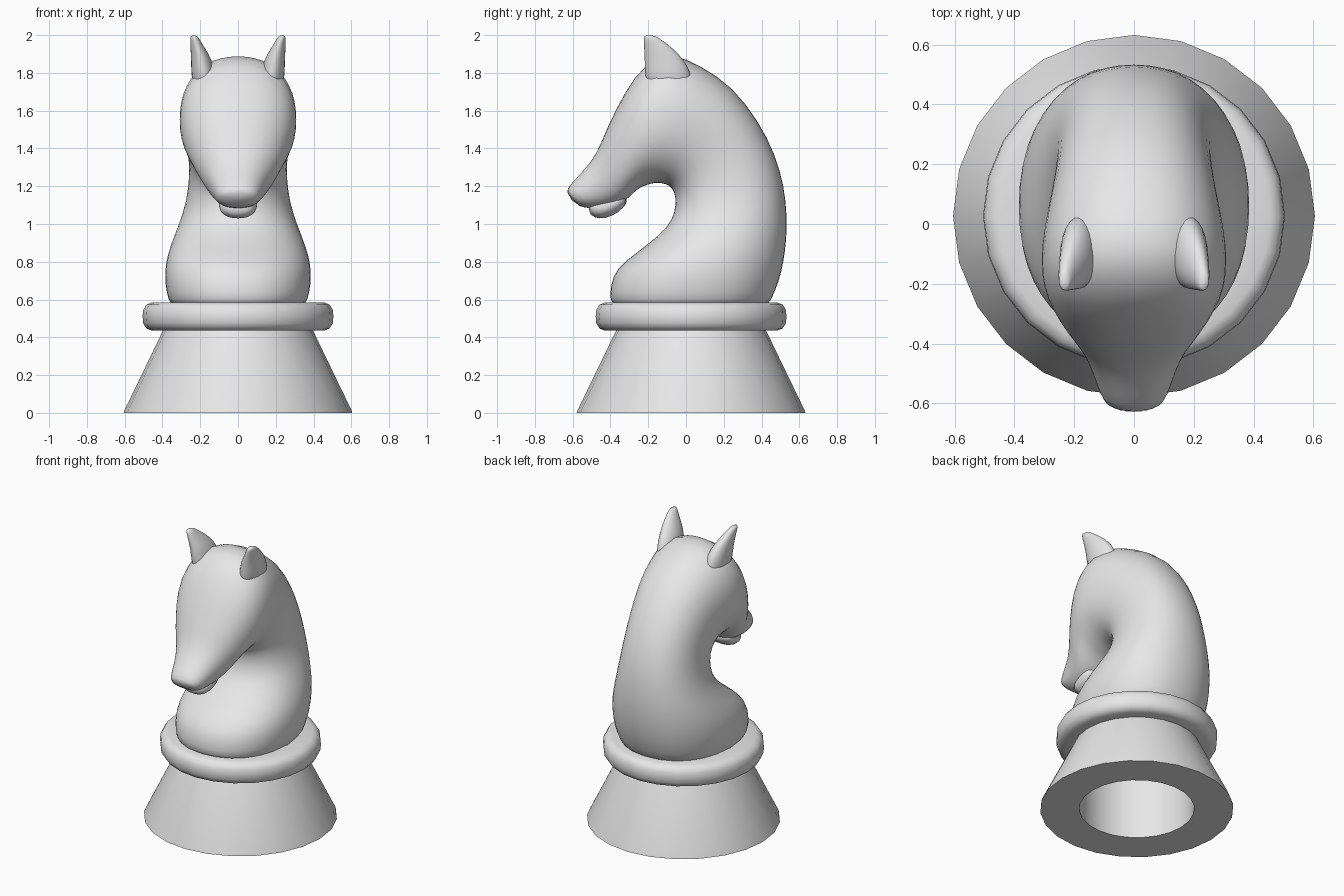
import bpy, bmesh, math
from math import cos, sin, pi

if "Cube" in bpy.data.objects:
    bpy.data.objects.remove(bpy.data.objects["Cube"])

grey = bpy.data.materials.new("light grey")
grey.use_nodes = True
grey.diffuse_color = (0.8, 0.8, 0.8, 1)
grey.node_tree.nodes["Principled BSDF"].inputs["Base Color"].default_value = (0.8, 0.8, 0.8, 1)

SEGS = 24
BASE_Y = 0.027


def loft(name, rings, closed=False, subsurf=0):
    """Skin a row of point rings; closed joins last to first, otherwise ends are capped."""
    bm = bmesh.new()
    rows = [[bm.verts.new(p) for p in ring] for ring in rings]
    n = len(rows[0])
    pairs = list(zip(rows, rows[1:]))
    if closed:
        pairs.append((rows[-1], rows[0]))
    else:
        bm.faces.new(rows[0])
        bm.faces.new(rows[-1])
    for a, b in pairs:
        for i in range(n):
            j = (i + 1) % n
            bm.faces.new((a[i], a[j], b[j], b[i]))
    bmesh.ops.recalc_face_normals(bm, faces=bm.faces)
    mesh = bpy.data.meshes.new(name)
    bm.to_mesh(mesh)
    bm.free()
    mesh.materials.append(grey)
    obj = bpy.data.objects.new(name, mesh)
    bpy.context.collection.objects.link(obj)
    if subsurf:
        mod = obj.modifiers.new("Smooth", "SUBSURF")
        mod.levels = mod.render_levels = subsurf
    bpy.ops.object.select_all(action="DESELECT")
    obj.select_set(True)
    bpy.context.view_layer.objects.active = obj
    if subsurf:
        bpy.ops.object.shade_smooth()
    else:
        bpy.ops.object.shade_smooth_by_angle(angle=math.radians(40))
    return obj


def angles(n=SEGS):
    return [2 * pi * i / n for i in range(n)]


def circle(r, z):
    return [(r * sin(a), BASE_Y + r * cos(a), z) for a in angles()]


def power(v, e):
    return math.copysign(abs(v) ** e, v)


def section(back, front, width, e=0.9):
    """Rounded cross-section spanning two points of the side outline."""
    my, mz = (back[0] + front[0]) / 2, (back[1] + front[1]) / 2
    dy, dz = (back[0] - front[0]) / 2, (back[1] - front[1]) / 2
    return [(width * power(sin(a), e), my + dy * power(cos(a), e), mz + dz * power(cos(a), e))
            for a in angles()]


# Hollow flared foot
loft("base_cone", [circle(r, z) for r, z in
                   [(0.36, 0), (0.605, 0), (0.602, 0.012), (0.395, 0.44), (0.36, 0.44)]], closed=True)

# Rounded collar
loft("collar_ring", [circle(r, z) for r, z in
                     [(0.36, 0.435), (0.455, 0.435), (0.485, 0.447), (0.502, 0.475), (0.505, 0.51),
                      (0.502, 0.545), (0.485, 0.573), (0.455, 0.585), (0.36, 0.585)]], closed=True)

# Chest, neck and head: back/top point, front/under point, half width
body = [
    ((0.43, 0.54), (-0.39, 0.54), 0.35),
    ((0.455, 0.60), (-0.405, 0.60), 0.372),
    ((0.495, 0.69), (-0.405, 0.67), 0.39),
    ((0.522, 0.80), (-0.375, 0.765), 0.39),
    ((0.537, 0.93), (-0.275, 0.84), 0.362),
    ((0.537, 1.05), (-0.143, 0.94), 0.315),
    ((0.523, 1.20), (-0.075, 1.015), 0.277),
    ((0.475, 1.37), (-0.053, 1.105), 0.26),
    ((0.39, 1.54), (-0.062, 1.17), 0.262),
    ((0.25, 1.73), (-0.09, 1.203), 0.28),
    ((0.08, 1.84), (-0.13, 1.215), 0.305),
    ((-0.08, 1.915), (-0.17, 1.215), 0.315),
    ((-0.225, 1.845), (-0.205, 1.205), 0.305),
    ((-0.32, 1.71), (-0.25, 1.19), 0.275),
    ((-0.42, 1.51), (-0.295, 1.145), 0.225),
    ((-0.47, 1.375), (-0.34, 1.105), 0.178),
    ((-0.54, 1.285), (-0.41, 1.085), 0.143),
    ((-0.615, 1.21), (-0.49, 1.08), 0.118),
    ((-0.64, 1.165), (-0.575, 1.09), 0.09),
]
loft("horse_neck_and_head", [section(*s) for s in body], subsurf=1)

# Lower lip and chin
chin = [
    ((-0.33, 1.17), (-0.30, 1.12), 0.09),
    ((-0.38, 1.17), (-0.36, 1.055), 0.105),
    ((-0.44, 1.15), (-0.43, 1.027), 0.10),
    ((-0.49, 1.13), (-0.485, 1.03), 0.085),
    ((-0.515, 1.11), (-0.515, 1.06), 0.055),
]
loft("lower_lip", [section(*s) for s in chin], subsurf=1)

# Pair of pointed ears: centre x, centre y, half width, half depth, height
ear = [
    (0.165, -0.08, 0.075, 0.13, 1.68),
    (0.185, -0.095, 0.065, 0.128, 1.80),
    (0.193, -0.115, 0.058, 0.108, 1.87),
    (0.213, -0.145, 0.04, 0.08, 1.93),
    (0.229, -0.18, 0.025, 0.045, 1.98),
    (0.234, -0.195, 0.017, 0.03, 2.0),
]
for side, label in ((1, "left"), (-1, "right")):
    loft(label + "_ear", [[(side * (x + w * cos(a)), y + d * sin(a), z) for a in angles(12)]
                          for x, y, w, d, z in ear], subsurf=1)
